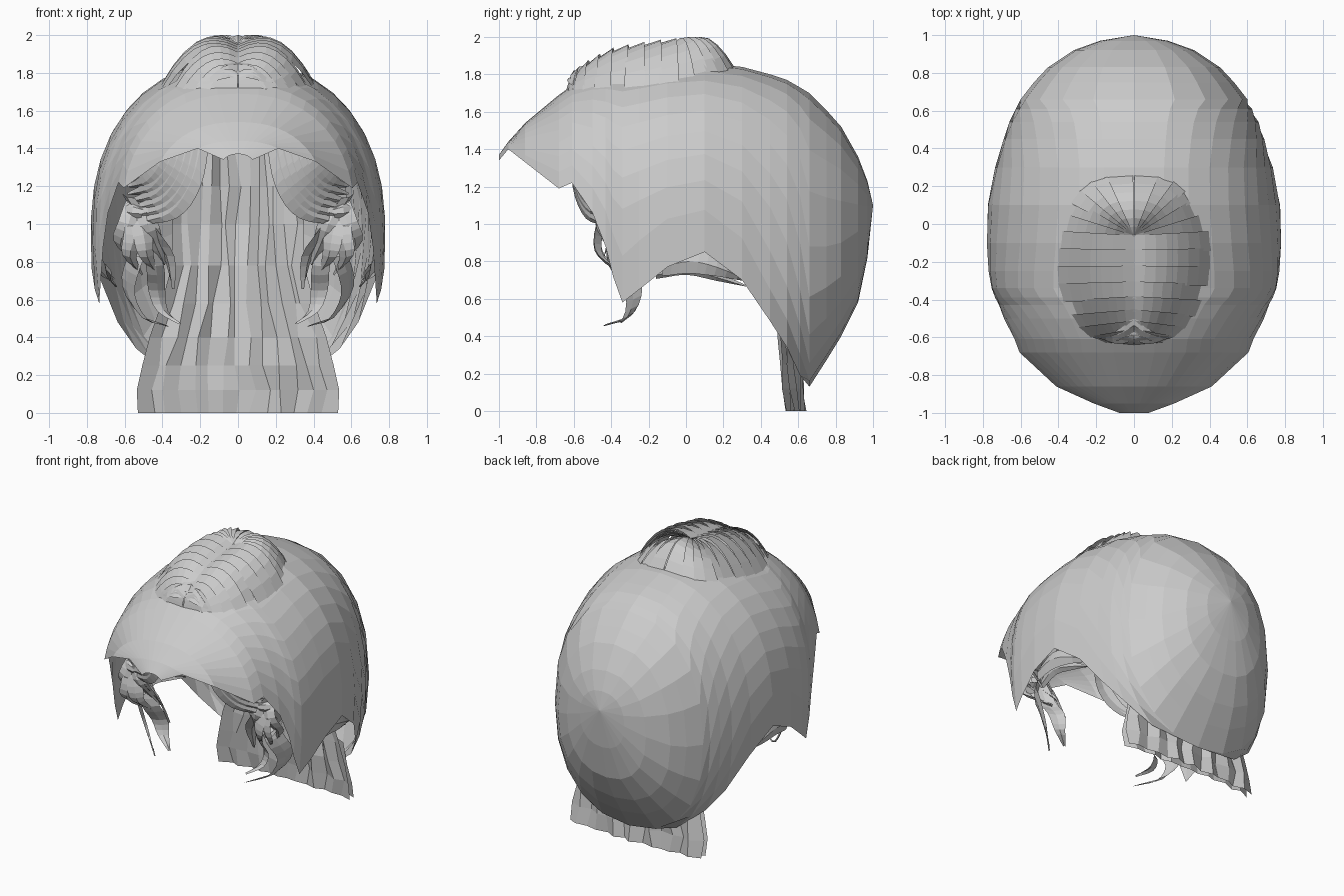
import bpy, bmesh, math, random
from mathutils import Vector

random.seed(4)
if "Cube" in bpy.data.objects:
    bpy.data.objects.remove(bpy.data.objects["Cube"], do_unlink=True)

grey = bpy.data.materials.new("plain grey")
grey.use_nodes = True
grey.diffuse_color = (0.6, 0.6, 0.6, 1)
grey.node_tree.nodes["Principled BSDF"].inputs["Base Color"].default_value = (0.6, 0.6, 0.6, 1)


def make_object(name, bm):
    bmesh.ops.remove_doubles(bm, verts=bm.verts, dist=0.0005)
    bmesh.ops.recalc_face_normals(bm, faces=bm.faces)
    mesh = bpy.data.meshes.new(name)
    bm.to_mesh(mesh)
    bm.free()
    mesh.materials.append(grey)
    obj = bpy.data.objects.new(name, mesh)
    bpy.context.collection.objects.link(obj)
    return obj


def add_grid(bm, rows):
    """Skin a list of equally long point rows."""
    grid = [[bm.verts.new(p) for p in row] for row in rows]
    for a, b in zip(grid, grid[1:]):
        for i in range(len(a) - 1):
            bm.faces.new((a[i], a[i + 1], b[i + 1], b[i]))


def smooth_path(points, steps):
    """Catmull-Rom samples through the points."""
    pts = [Vector(p) for p in points]
    pts = [2 * pts[0] - pts[1]] + pts + [2 * pts[-1] - pts[-2]]
    out = []
    for a, b, c, d in zip(pts, pts[1:], pts[2:], pts[3:]):
        for k in range(steps):
            t = k / steps
            out.append(0.5 * (2 * b + (c - a) * t + (2 * a - 5 * b + 4 * c - d) * t * t
                              + (3 * b - a - 3 * c + d) * t ** 3))
    return out + [pts[-2]]


def add_lock(bm, points, width, across, bulge=0.02, steps=3):
    """Tapered ribbon with a raised spine, mirrored to both sides."""
    path = smooth_path(points, steps)
    across = Vector(across).normalized()
    for side in (1, -1):
        rows = []
        for i, p in enumerate(path):
            tangent = path[min(i + 1, len(path) - 1)] - path[max(i - 1, 0)]
            normal = tangent.cross(across).normalized()
            t = i / (len(path) - 1)
            w = across * width * 0.5 * (0.12 + 0.88 * math.sin(math.pi * (0.25 + 0.75 * t)))
            row = [p - w, p + normal * bulge, p + w]
            rows.append([Vector((v.x * side, v.y, v.z)) for v in row])
        add_grid(bm, rows)


# Hood stations: y, top, widest height, bottom, half width, rim height
STATIONS = [
    (-1, 1.37, 1.2, 0, .12, 1.34), (-.95, 1.44, 1.2, 0, .34, 1.4),
    (-.86, 1.54, 1.1, 0, .46, 1.33), (-.68, 1.69, 1, 0, .62, 1.19),
    (-.61, 1.74, 1, 0, .65, 1.22), (-.5, 1.79, .97, .1, .69, 1.06),
    (-.43, 1.81, .95, .1, .715, .88), (-.39, 1.82, .95, -.1, .735, .72),
    (-.34, 1.82, .95, -.3, .755, .58), (-.25, 1.83, .95, -.3, .77, .65),
    (-.1, 1.85, .95, -.3, .78, .77), (.1, 1.86, .95, -.2, .775, .85),
    (.3, 1.84, .91, -.1, .735, .7), (.45, 1.8, .89, 0, .69, .48),
    (.54, 1.77, .88, .05, .66, .34), (.61, 1.73, .88, .09, .625, .19),
    (.66, 1.7, .88, .13, .6, .13), (.75, 1.61, .88, .27, .53, .27),
    (.83, 1.52, .9, .4, .455, .4), (.92, 1.36, .96, .58, .32, .58),
    (.97, 1.23, 1.02, .82, .18, .82), (1, 1.1, 1.1, 1.1, 0, 1.1)]
POWER = 0.87


def signed_pow(v, e):
    return math.copysign(abs(v) ** e, v)


def hood_section(y, top, mid, low, half, rim, n=10):
    reach = (top - mid) if rim > mid else (mid - low)
    ratio = max(-1, min(1, (rim - mid) / max(reach, 0.001)))
    limit = math.acos(signed_pow(ratio, 1 / POWER)) if top > low else math.pi
    row = []
    for i in range(-n, n + 1):
        a = limit * i / n
        c = signed_pow(math.cos(a), POWER)
        z = mid + c * ((top - mid) if c > 0 else (mid - low))
        row.append((half * signed_pow(math.sin(a), POWER), y, z))
    return row


bm = bmesh.new()
add_grid(bm, [hood_section(*s) for s in STATIONS])
make_object("hood", bm)


def hood_top(x, y):
    """Height of the hood surface above a point."""
    for a, b in zip(STATIONS, STATIONS[1:]):
        if a[0] <= y <= b[0]:
            t = (y - a[0]) / (b[0] - a[0])
            top, mid, half = (a[k] + (b[k] - a[k]) * t for k in (1, 2, 4))
            r = min(1, abs(x) / half) ** (1 / POWER)
            return mid + (top - mid) * (1 - r * r) ** (POWER / 2)


# Parted crown of hair rising through the hood, built of overlapping wedges
def crown_edge(a):
    """Outline from the back (0) round the side to the front (pi)."""
    return 0.365 * math.sin(a) ** 0.62 + 0.004, -0.19 + 0.45 * math.cos(a)


bm = bmesh.new()
LOCKS = 15
for side in (1, -1):
    for i in range(LOCKS):
        a0, a1 = (math.pi * (i + d) / LOCKS for d in (-0.15, 1.0))
        stretch = random.uniform(0.96, 1.14)
        rows = []
        for k in range(8):
            t = k / 7
            row = []
            for a, lift in ((a0, 0.024), (a1, 0.0)):
                ex, ey = crown_edge(max(0, min(math.pi, a)))
                root_y = min(-0.06, ey * 0.9 - 0.02)
                x = ex * stretch * t
                y = root_y + (ey - root_y) * t
                along = max(0, min(1, (y + 0.68) / 0.4))
                height = 0.125 * along ** 0.5
                arch = 0.84 + 0.9 * t - 1.79 * t ** 2.4
                z = hood_top(x, y) + height * arch + lift * math.sin(math.pi * t)
                row.append((side * x, y, min(z, 2.0)))
            rows.append(row)
        add_grid(bm, rows)
make_object("crown_hair", bm)

# Small loose tips at the front of the parting
bm = bmesh.new()
for k in range(2):
    add_lock(bm, [(0, -0.53 - 0.05 * k, 1.84 - 0.04 * k), (0.08, -0.58 - 0.02 * k, 1.82 - 0.03 * k),
                  (0.18, -0.6, 1.74)], 0.09, (0, 1, 0.6), 0.01)
make_object("parting_tips", bm)


# Back hair: gently pleated sheets hanging inside the hood down to the nape
def back_sheet(bm, offset, top, columns):
    heights = [0, 0.12, 0.25, 0.4, 0.58, 0.78, 1.0, 1.2, 1.4]
    rows = []
    for z in [h for h in heights if h <= top]:
        half = 0.35 + 0.21 * max(0, 1 - z / 0.65) ** 0.6 - 0.03 * (z < 0.1)
        row = []
        for j in range(columns + 1):
            u = 2 * j / columns - 1
            pleat = (0.012 if j % 2 else -0.012) + random.uniform(-0.012, 0.012)
            bow = 0.07 * min(1, z) * (1 - u * u) - 0.03 * u * u
            y = 0.575 + offset + pleat + bow - 0.04 * math.sin(math.pi * min(z, 1))
            jitter = random.uniform(-0.02, 0.02) * (abs(u) < 1)
            row.append((half * u + jitter, y, z))
        rows.append(row)
    add_grid(bm, rows)


bm = bmesh.new()
back_sheet(bm, 0, 1.4, 14)
back_sheet(bm, 0.045, 0.4, 14)
make_object("back_hair", bm)

# Swept fringe curving from the forehead to the temples
bm = bmesh.new()
for k in range(6):
    t = k / 5
    add_lock(bm, [(0.18 + 0.17 * t, -0.6, 1.5), (0.24 + 0.16 * t, -0.6, 1.24 + 0.1 * t),
                  (0.36 + 0.12 * t, -0.53, 1.06 + 0.17 * t), (0.58, -0.42, 1.0 + 0.2 * t)],
             0.12, (0.7, 0.1, 0.7), 0.01, 4)
make_object("swept_fringe", bm)

# Gathered knot of hair at each temple
bm = bmesh.new()
for k in range(6):
    a = math.tau * k / 6
    dx, dz = math.cos(a), math.sin(a)
    add_lock(bm, [(0.55, -0.42, 1.12), (0.53 + 0.05 * dx, -0.47, 1.0 + 0.07 * dz),
                  (0.53 + 0.09 * dx, -0.41 + 0.05 * dz, 0.9 + 0.08 * dz),
                  (0.47 + 0.08 * dx, -0.33, 0.79 + 0.06 * dz)],
             0.11, (1, 0.5 * dz, 0.3 * dx), 0.015)
make_object("temple_knots", bm)

# Ringlets falling from the knots
bm = bmesh.new()
add_lock(bm, [(0.46, -0.38, 0.98), (0.55, -0.36, 0.8), (0.58, -0.28, 0.65),
              (0.5, -0.31, 0.51), (0.37, -0.44, 0.46)], 0.13, (0.6, 0.8, 0.4), 0.01)
add_lock(bm, [(0.5, -0.4, 0.95), (0.44, -0.38, 0.78), (0.43, -0.29, 0.65),
              (0.4, -0.29, 0.54), (0.31, -0.35, 0.47)], 0.12, (0.8, -0.6, 0), 0.01)
add_lock(bm, [(0.58, -0.45, 1.15), (0.47, -0.43, 0.98), (0.37, -0.37, 0.84),
              (0.34, -0.3, 0.66)], 0.12, (0.8, 0.6, 0.3), 0.015)
add_lock(bm, [(0.46, -0.4, 0.9), (0.56, -0.42, 0.86), (0.65, -0.4, 0.97)], 0.08, (0, 0.6, 1), 0.01)
make_object("ringlets", bm)

# Loose locks filling the notch in each side of the rim
bm = bmesh.new()
add_lock(bm, [(0.72, -0.12, 0.77), (0.73, 0.02, 0.8), (0.72, 0.16, 0.77), (0.66, 0.33, 0.7)],
         0.13, (0, 0.2, 1), 0.02)
add_lock(bm, [(0.66, -0.16, 0.73), (0.69, 0.0, 0.76), (0.68, 0.16, 0.72), (0.64, 0.32, 0.67)],
         0.07, (0.5, 0, 1), 0.01)
make_object("side_locks", bm)
